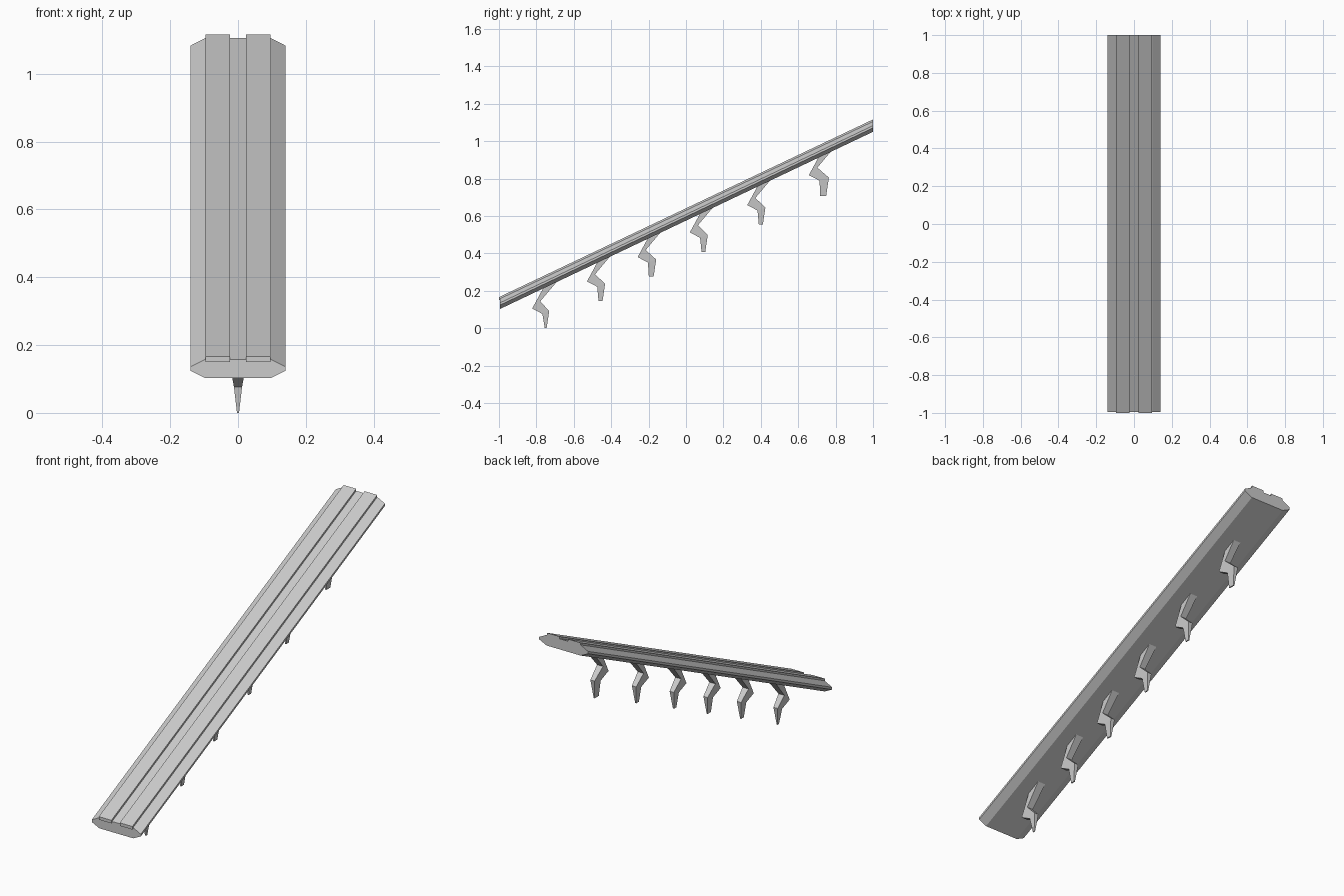
import bpy

if "Cube" in bpy.data.objects:
    bpy.data.objects.remove(bpy.data.objects["Cube"])

SLOPE = 0.475


def make_mesh(name, verts, faces):
    mesh = bpy.data.meshes.new(name)
    mesh.from_pydata(verts, [], faces)
    mesh.update()
    obj = bpy.data.objects.new(name, mesh)
    bpy.context.collection.objects.link(obj)
    return obj


def loft(name, rings):
    """Join equal-sized vertex rings into a closed solid."""
    n = len(rings[0])
    verts = [v for r in rings for v in r]
    faces = [tuple(range(n))[::-1],
             tuple(range((len(rings) - 1) * n, len(rings) * n))]
    for k in range(len(rings) - 1):
        a, b = k * n, (k + 1) * n
        faces += [(a + i, a + (i + 1) % n, b + (i + 1) % n, b + i)
                  for i in range(n)]
    return make_mesh(name, verts, faces)


def inclined_prism(name, profile, y0, y1):
    """Sweep an x/z profile up the incline, with upright end faces."""
    rings = [[(x, y, z + SLOPE * (y + 1)) for x, z in profile]
             for y in (y1, y0)]
    return loft(name, rings)


# Ramp body: bevelled slab
half = [(0.097, 0.100), (0.140, 0.121), (0.140, 0.133), (0.097, 0.155)]
profile = half + [(-x, z) for x, z in reversed(half)]
inclined_prism("ramp_body", profile, -0.994, 1.0)

# Two raised tread strips with a groove between them
for side, label in ((-1, "left"), (1, "right")):
    xs = sorted((side * 0.024, side * 0.096))
    inclined_prism("tread_strip_" + label,
                   [(xs[0], 0.150), (xs[1], 0.150),
                    (xs[1], 0.166), (xs[0], 0.166)], -1.0, 1.0)


# Bent tapering legs
def leg(name, y, z, size, tip):
    # rear and front (y, z) of each joint, and half width in x
    joints = [((-tip, 0), (tip, 0), 0.003),
              ((-0.018, 0.078), (0.014 + tip, 0.094), 0.012),
              ((-0.074, 0.107), (-0.030, 0.146), 0.017),
              ((-0.010, 0.225), (0.062, 0.255), 0.022)]
    rings = []
    for (ya, za), (yb, zb), w in joints:
        ya, za, yb, zb = (v * size for v in (ya, za, yb, zb))
        rings.append([(-w, y + ya, z + za), (w, y + ya, z + za),
                      (w, y + yb, z + zb), (-w, y + yb, z + zb)])
    loft(name, rings)


feet = [(-0.75, 0.0, 0.98, 0.005), (-0.457, 0.145, 0.98, 0.011),
        (-0.186, 0.275, 0.98, 0.013), (0.093, 0.407, 0.98, 0.010),
        (0.400, 0.553, 0.98, 0.011), (0.733, 0.708, 1.03, 0.016)]
for i, f in enumerate(feet, 1):
    leg(f"leg_{i}", *f)
